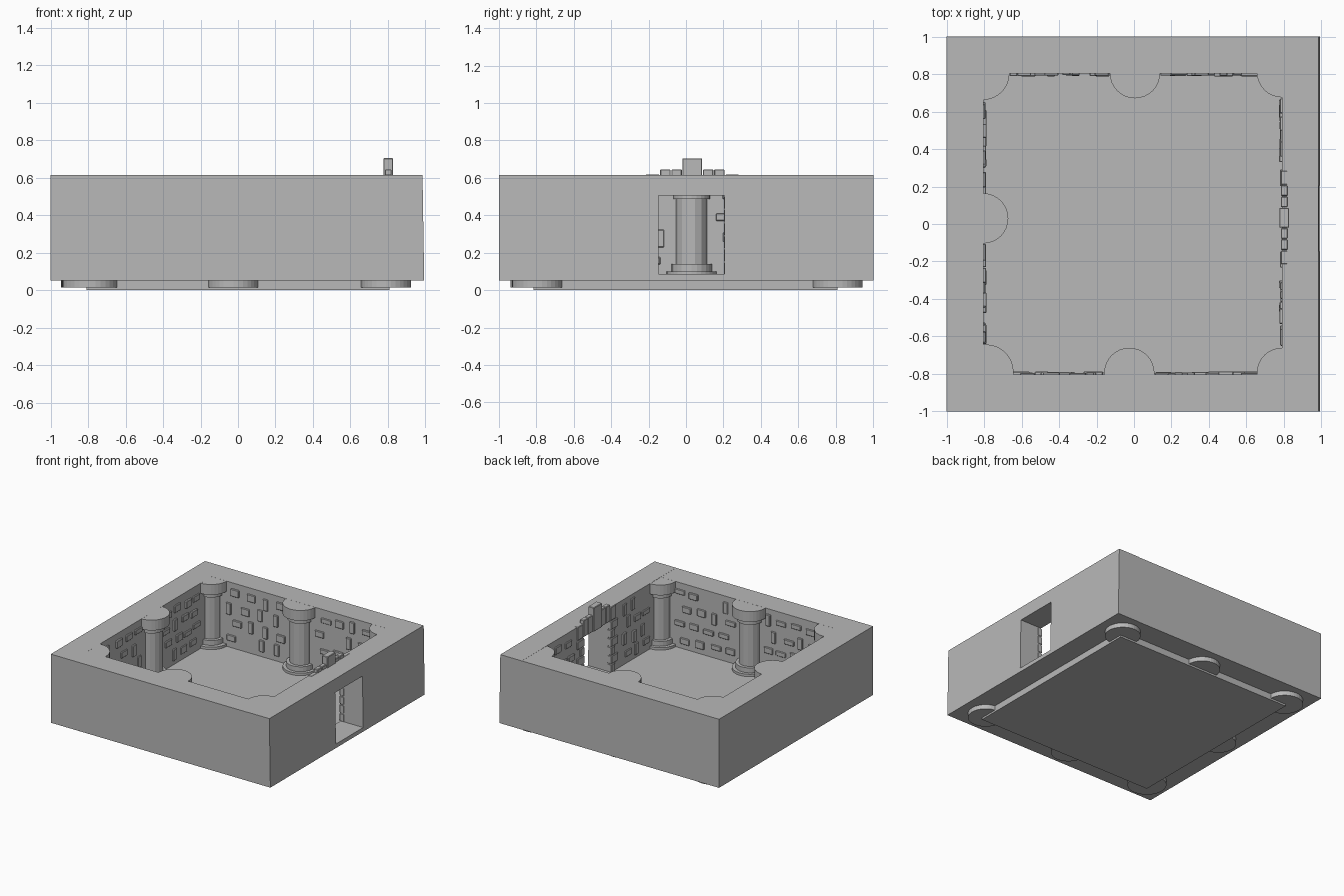
import bpy, bmesh, math, random
from mathutils import Matrix, Vector

if "Cube" in bpy.data.objects:
    bpy.data.objects.remove(bpy.data.objects["Cube"])

random.seed(4)
stone = bpy.data.materials.new("grey_stone")
stone.diffuse_color = (0.48, 0.48, 0.48, 1)
stone.use_nodes = True
stone.node_tree.nodes["Principled BSDF"].inputs["Base Color"].default_value = stone.diffuse_color


def finish(bm, name):
    bmesh.ops.recalc_face_normals(bm, faces=bm.faces)
    me = bpy.data.meshes.new(name)
    bm.to_mesh(me)
    bm.free()
    me.materials.append(stone)
    ob = bpy.data.objects.new(name, me)
    bpy.context.collection.objects.link(ob)
    return ob


def add_box(bm, lo, hi):
    lo, hi = Vector(lo), Vector(hi)
    m = Matrix.Translation((lo + hi) / 2) @ Matrix.Diagonal((*(hi - lo), 1))
    return bmesh.ops.create_cube(bm, size=1, matrix=m)["verts"]


def box(name, lo, hi):
    bm = bmesh.new()
    add_box(bm, lo, hi)
    return finish(bm, name)


def bevel(ob, width):
    mod = ob.modifiers.new("bevel", "BEVEL")
    mod.width = width
    mod.segments = 1


# floor slab
box("floor_slab", (-0.81, -0.815, 0), (0.81, 0.81, 0.08))

# three walls as one C-shaped extrusion
bm = bmesh.new()
outline = [(0.8, -1), (-1, -1), (-1, 1), (0.8, 1),
           (0.8, 0.803), (-0.803, 0.803), (-0.803, -0.803), (0.8, -0.803)]
face = bm.faces.new([bm.verts.new((x, y, 0.052)) for x, y in outline])
ext = bmesh.ops.extrude_face_region(bm, geom=[face])
bmesh.ops.translate(bm, vec=(0, 0, 0.563),
                    verts=[v for v in ext["geom"] if isinstance(v, bmesh.types.BMVert)])
finish(bm, "three_walls")

# door wall: profile with an opening, slightly leaning outer face
bm = bmesh.new()
ys, zs = [-1.0, -0.148, 0.205, 1.002], [0.052, 0.085, 0.505, 0.616]
faces = []
grid = [[bm.verts.new((0.79, y, z)) for z in zs] for y in ys]
for i in range(3):
    for j in range(3):
        if (i, j) != (1, 1):
            faces.append(bm.faces.new([grid[i][j], grid[i + 1][j],
                                       grid[i + 1][j + 1], grid[i][j + 1]]))
ext = bmesh.ops.extrude_face_region(bm, geom=faces)
for v in ext["geom"]:
    if isinstance(v, bmesh.types.BMVert):
        v.co.x = 0.994 - 0.009 * (v.co.z - 0.052) / 0.564
# coplanar pieces become single faces
bmesh.ops.recalc_face_normals(bm, faces=bm.faces)
bmesh.ops.dissolve_limit(bm, angle_limit=0.001, verts=bm.verts, edges=bm.edges)
finish(bm, "door_wall")


# columns: stacked discs
def column(name, x, y, r=0.134):
    bm = bmesh.new()
    for rad, z0, z1, n in ((r, 0.015, 0.1, 32), (0.108, 0.1, 0.14, 24),
                           (0.083, 0.14, 0.5, 14), (0.098, 0.488, 0.53, 24),
                           (r, 0.53, 0.6145, 32)):
        bmesh.ops.create_cone(bm, cap_ends=True, segments=n, radius1=rad, radius2=rad,
                              depth=z1 - z0, matrix=Matrix.Translation((x, y, (z0 + z1) / 2)))
    finish(bm, name)


for i, c in enumerate(((-0.79, -0.79, 0.147), (-0.025, -0.795), (0.79, -0.795),
                       (-0.805, 0.03), (-0.805, 0.803, 0.14), (0.005, 0.805), (0.79, 0.81))):
    column(f"column_{i + 1}", *c)


# protruding bricks scattered over the inner wall faces
def bricks(name, axis, wall, sign, start, end):
    bm = bmesh.new()
    n = max(3, round((end - start) / 0.135))
    step = (end - start) / n
    for row in range(4):
        for k in range(n):
            if random.random() < 0.1:
                continue
            w, h = random.choice(((0.08, 0.05), (0.075, 0.06), (0.042, 0.095), (0.09, 0.04)))
            u = start + (k + 0.5 + (0.2 if row % 2 else -0.2)) * step
            u = min(max(u + random.uniform(-0.015, 0.015), start + w / 2), end - w / 2)
            z = 0.16 + row * 0.122 + random.uniform(-0.015, 0.015)
            a, b = sorted((wall + sign * 0.01 * -1, wall + sign * random.uniform(0.008, 0.016)))
            if axis == "x":
                add_box(bm, (u - w / 2, a, z - h / 2), (u + w / 2, b, z + h / 2))
            else:
                add_box(bm, (a, u - w / 2, z - h / 2), (b, u + w / 2, z + h / 2))
    bevel(finish(bm, name), 0.004)


bricks("back_bricks_left", "x", 0.803, -1, -0.67, -0.12)
bricks("back_bricks_right", "x", 0.803, -1, 0.14, 0.66)
bricks("front_bricks_left", "x", -0.803, 1, -0.65, -0.15)
bricks("front_bricks_right", "x", -0.803, 1, 0.11, 0.66)
bricks("left_bricks_front", "y", -0.803, 1, -0.64, -0.1)
bricks("left_bricks_back", "y", -0.803, 1, 0.16, 0.65)
bricks("door_wall_bricks_front", "y", 0.79, -1, -0.65, -0.28)
bricks("door_wall_bricks_back", "y", 0.79, -1, 0.33, 0.67)

# door frame: jamb stones of alternating width on both sides
bm = bmesh.new()
for i in range(6):
    z = 0.082 + i * 0.0705
    w = 0.085 if i % 2 else 0.05
    add_box(bm, (0.779, -0.148 - w, z), (0.82, -0.146, z + 0.066))
    add_box(bm, (0.779, 0.203, z), (0.82, 0.205 + w, z + 0.066))
bevel(finish(bm, "door_jamb_stones"), 0.004)

# stepped stones above the door with a tall keystone
bm = bmesh.new()
for a, b, z0, z1 in ((0.056, 0.112, 0.507, 0.645), (0.116, 0.172, 0.507, 0.645),
                     (0.176, 0.25, 0.507, 0.618)):
    for s in (-1, 1):
        y0, y1 = sorted((0.034 + s * a, 0.034 + s * b))
        add_box(bm, (0.784, y0, z0), (0.82, y1, z1))
add_box(bm, (0.776, -0.02, 0.507), (0.828, 0.086, 0.705))
bevel(finish(bm, "door_arch_stones"), 0.004)
